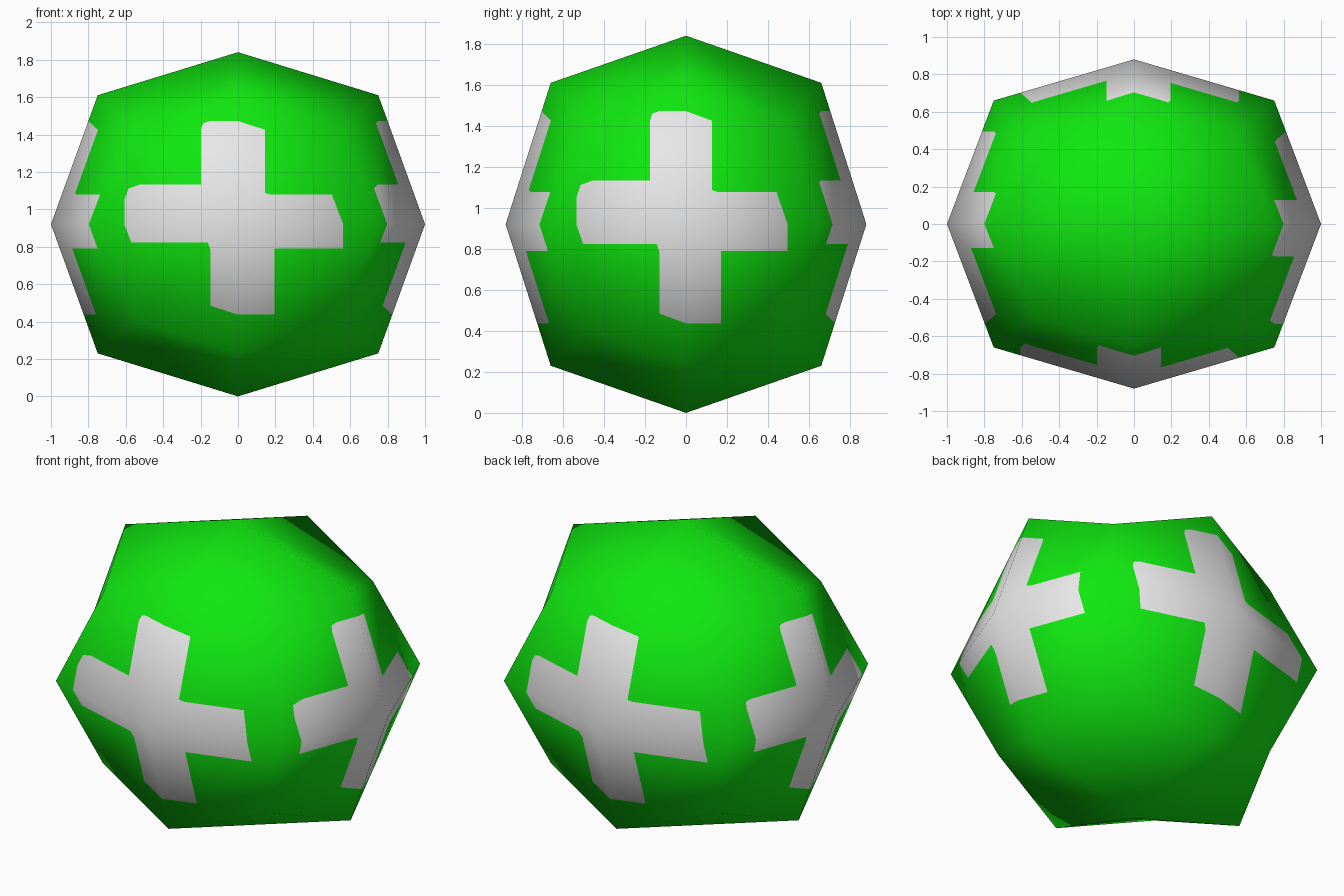
import bpy, bmesh
from mathutils import Vector

if "Cube" in bpy.data.objects:
    bpy.data.objects.remove(bpy.data.objects["Cube"])

HALF = Vector((1.0, 0.88, 0.92))          # half sizes of the body
SCALE = {1: 1.0, 2: 0.75, 3: 5 / 9}       # face centre, edge middle, corner


def material(name, rgb):
    m = bpy.data.materials.new(name)
    m.diffuse_color = (*rgb, 1)
    m.use_nodes = True
    m.node_tree.nodes["Principled BSDF"].inputs["Base Color"].default_value = m.diffuse_color
    return m


def lattice_point(l):
    """Rounded-cube position of a cube lattice point (-1, 0, 1)."""
    return l * HALF * SCALE[sum(1 for c in l if c)]


def lattice_normal(l):
    return Vector([c / h for c, h in zip(l, HALF)]).normalized()


def face_axis(p):
    k = max(range(3), key=lambda i: abs(p[i]))
    return k, (1 if p[k] > 0 else -1)


def slant(k, s):
    """Direction of the creases on each side."""
    return -1 if (k, s) in ((0, -1), (1, 1)) else 1


def warp(p, fn):
    """Carry a flat cube point over to the faceted body."""
    k, s = face_axis(p)
    i, j = [n for n in range(3) if n != k]
    a, b = abs(p[i]), abs(p[j])
    si, sj = (1 if p[i] >= 0 else -1), (1 if p[j] >= 0 else -1)

    def at(u, v):
        l = Vector((0, 0, 0))
        l[k], l[i], l[j] = s, u * si, v * sj
        return fn(l)
    mid, ei, ej, cor = at(0, 0), at(1, 0), at(0, 1), at(1, 1)
    if si * sj == slant(k, s):
        if a > b:
            return mid * (1 - a) + ei * (a - b) + cor * b
        return mid * (1 - b) + ej * (b - a) + cor * a
    if a + b <= 1:
        return mid * (1 - a - b) + ei * a + ej * b
    return cor * (a + b - 1) + ei * (1 - b) + ej * (1 - a)


def cut(bm, faces, co, no):
    geom = set(faces)
    for f in faces:
        geom.update(f.edges)
        geom.update(f.verts)
    bmesh.ops.bisect_plane(bm, geom=list(geom), dist=1e-5, plane_co=co, plane_no=no)


# Flat cube split into four quads per side
bm = bmesh.new()
bmesh.ops.create_cube(bm, size=2)
for n in range(3):
    no = Vector((0, 0, 0))
    no[n] = 1
    cut(bm, bm.faces[:], (0, 0, 0), no)
for v in bm.verts:
    v.co = Vector([round(c) for c in v.co])

# Creases across the quads
for f in bm.faces[:]:
    c = f.calc_center_median()
    k, s = face_axis(c)
    i, j = [n for n in range(3) if n != k]
    through = c[i] * c[j] * slant(k, s) > 0
    pair = [v for v in f.verts
            if (sum(1 for x in v.co if x) != 2) == through]
    bmesh.utils.face_split(f, pair[0], pair[1])

# Cross outline: arm edges and arm ends, as (across, up) in flat coordinates
ACROSS = (-0.81, -0.265, 0.26, 0.75)
UP = (-0.70, -0.188, 0.31, 0.80)
for k in (0, 1):
    for s in (-1, 1):
        for axis, values in ((1 - k, ACROSS), (2, UP)):
            for val in values:
                side = [f for f in bm.faces
                        if f.calc_center_median()[k] * s > 0.9999]
                co, no = Vector((0, 0, 0)), Vector((0, 0, 0))
                co[axis], no[axis] = val, 1
                cut(bm, side, co, no)

# Colour the cross on the four upright sides
for f in bm.faces:
    f.smooth = True
    c = f.calc_center_median()
    k, s = face_axis(c)
    if k < 2:
        u, w = c[1 - k], c[2]
        upright = ACROSS[1] < u < ACROSS[2] and UP[0] < w < UP[3]
        level = ACROSS[0] < u < ACROSS[3] and UP[1] < w < UP[2]
        f.material_index = int(upright or level)

# Body shape with smooth shading carried over the cuts
normals = []
for v in bm.verts:
    flat = v.co.copy()
    normals.append(warp(flat, lattice_normal).normalized())
    v.co = warp(flat, lattice_point) + Vector((0, 0, HALF.z))
bmesh.ops.triangulate(bm, faces=[f for f in bm.faces if len(f.verts) > 4])

mesh = bpy.data.meshes.new("faceted_ball")
bm.to_mesh(mesh)
bm.free()
mesh.materials.append(material("bright green", (0.005, 0.8, 0.005)))
mesh.materials.append(material("light grey", (0.8, 0.8, 0.8)))
mesh.normals_split_custom_set_from_vertices([tuple(n) for n in normals])
bpy.context.collection.objects.link(bpy.data.objects.new("faceted_ball", mesh))
